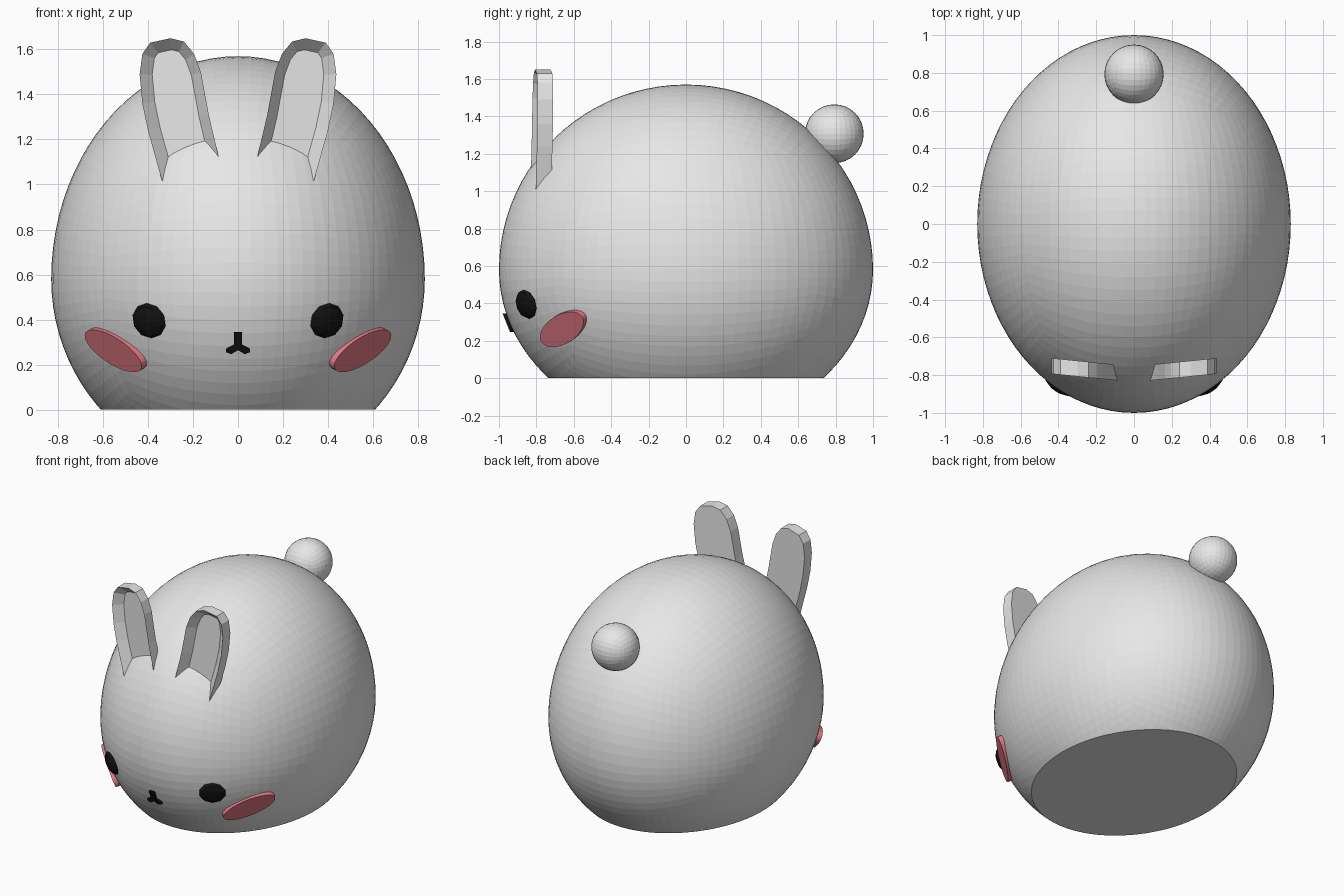
import bpy, bmesh, math
from mathutils import Matrix, Vector

if "Cube" in bpy.data.objects:
    bpy.data.objects.remove(bpy.data.objects["Cube"])


def material(name, rgb):
    m = bpy.data.materials.new(name)
    m.diffuse_color = (*rgb, 1)
    m.use_nodes = True
    m.node_tree.nodes["Principled BSDF"].inputs["Base Color"].default_value = m.diffuse_color
    return m


GREY = material("light grey", (0.8, 0.8, 0.8))
BLACK = material("black", (0.006, 0.006, 0.006))
PINK = material("pink", (0.75, 0.19, 0.23))

# Egg shaped body: two half ellipsoids meeting at height MID
A, B, MID, UP, DOWN = 0.83, 1.0, 0.58, 0.99, 0.855


def finish(bm, name, mat, mirror=False):
    bmesh.ops.recalc_face_normals(bm, faces=bm.faces[:])
    me = bpy.data.meshes.new(name)
    bm.to_mesh(me)
    bm.free()
    me.materials.append(mat)
    ob = bpy.data.objects.new(name, me)
    bpy.context.collection.objects.link(ob)
    if mirror:
        ob.modifiers.new("mirror", 'MIRROR').use_clip = False
        ob.modifiers["mirror"].use_mirror_merge = False
    return ob


def quad_sphere(cuts):
    bm = bmesh.new()
    bmesh.ops.create_cube(bm, size=2)
    bmesh.ops.subdivide_edges(bm, edges=bm.edges[:], cuts=cuts, use_grid_fill=True)
    for v in bm.verts:
        v.co = Vector([math.tan(c * math.pi / 4) for c in v.co]).normalized()
    return bm


def surface_frame(x, z, roll=0.0, lift=0.0):
    """Matrix on the lower front of the body: local z out, x sideways, y up."""
    dz = z - MID
    y = -B * math.sqrt(1 - (x / A) ** 2 - (dz / DOWN) ** 2)
    n = Vector((x / A ** 2, y / B ** 2, dz / DOWN ** 2)).normalized()
    side = Vector((0, 0, 1)).cross(n).normalized()
    rot = Matrix((side, n.cross(side), n)).transposed().to_4x4()
    return (Matrix.Translation(Vector((x, y, z)) + n * lift) @ rot
            @ Matrix.Rotation(roll, 4, 'Z'))


def plate(bm, outline, front, depth):
    """Extrude an x-z outline back from the plane y = front(x, z)."""
    f = bm.faces.new([bm.verts.new((x, front(x, z), z)) for x, z in outline])
    back = bmesh.ops.extrude_face_region(bm, geom=[f], use_keep_orig=True)
    bmesh.ops.translate(bm, vec=(0, depth, 0),
                        verts=[g for g in back["geom"] if isinstance(g, bmesh.types.BMVert)])
    return f


# Body, cut flat at the ground
bm = quad_sphere(21)
for v in bm.verts:
    v.co = (v.co.x * A, v.co.y * B, MID + v.co.z * (UP if v.co.z > 0 else DOWN))
cut = bmesh.ops.bisect_plane(bm, geom=bm.verts[:] + bm.edges[:] + bm.faces[:],
                             plane_co=(0, 0, 0), plane_no=(0, 0, 1), clear_inner=True)
bmesh.ops.contextual_create(bm, geom=[g for g in cut["geom_cut"]
                                      if isinstance(g, bmesh.types.BMEdge)])
finish(bm, "body", GREY)

# Round tail
bm = quad_sphere(7)
bmesh.ops.transform(bm, verts=bm.verts[:],
                    matrix=Matrix.Translation((0, 0.793, 1.307)) @ Matrix.Scale(0.157, 4))
finish(bm, "tail", GREY)

# Ears: slabs with a hollowed front
ear = [(0.075, 1.06), (0.09, 1.14), (0.13, 1.31), (0.165, 1.5), (0.195, 1.58),
       (0.24, 1.635), (0.30, 1.65), (0.39, 1.63), (0.425, 1.58), (0.437, 1.49),
       (0.425, 1.36), (0.40, 1.24), (0.34, 1.025), (0.32, 0.97)]
bm = bmesh.new()
face = plate(bm, ear, lambda x, z: -0.837 + 0.1 * x, 0.083)
bmesh.ops.recalc_face_normals(bm, faces=bm.faces[:])
bmesh.ops.inset_region(bm, faces=[face], thickness=0.05, depth=-0.058, use_even_offset=True)
finish(bm, "ears", GREY, True)

# Eyes: flattened beads
bm = bmesh.new()
bmesh.ops.create_uvsphere(bm, u_segments=10, v_segments=6, radius=1,
                          matrix=surface_frame(0.395, 0.395) @ Matrix.Diagonal((0.088, 0.08, 0.035, 1)))
finish(bm, "eyes", BLACK, True)

# Cheeks: tilted oval discs
bm = bmesh.new()
bmesh.ops.create_cone(bm, cap_ends=True, segments=32, radius1=1, radius2=1, depth=1,
                      matrix=surface_frame(0.546, 0.265, math.radians(24), -0.018)
                      @ Matrix.Diagonal((0.18, 0.078, 0.06, 1)))
finish(bm, "cheeks", PINK, True)

# Nose and mouth: a small upside-down Y
half = [(0.019, 0.345), (0.017, 0.29), (0.052, 0.272), (0.053, 0.255), (0.03, 0.246)]
outline = half + [(0, 0.264)] + [(-x, z) for x, z in reversed(half)]
bm = bmesh.new()
plate(bm, outline, lambda x, z: -0.962 - 0.4 * (z - 0.3), 0.05)
finish(bm, "nose_and_mouth", BLACK)
